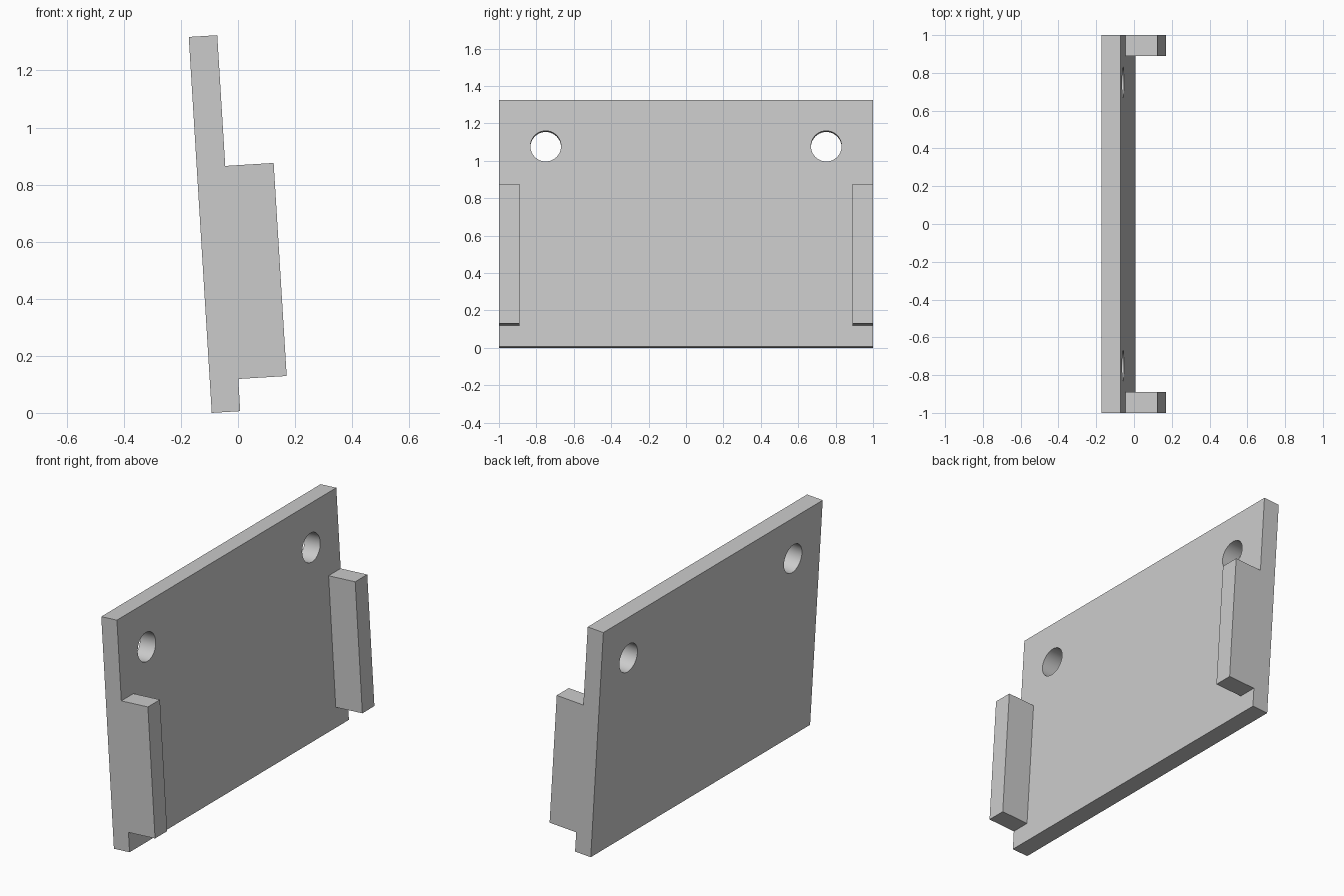
import bpy, bmesh, math
from mathutils import Matrix

cube = bpy.data.objects.get("Cube")
if cube:
    bpy.data.objects.remove(cube, do_unlink=True)

TILT = math.radians(3.5)
THICK, HEIGHT = 0.10, 1.32
# The part is built upright, then leaned back around its lower rear edge
LEAN = Matrix.Translation((-0.092, 0, 0)) @ Matrix.Rotation(-TILT, 4, 'Y')

grey = bpy.data.materials.new("light grey")
grey.use_nodes = True
colour = (0.6, 0.6, 0.6, 1)
grey.diffuse_color = colour
grey.node_tree.nodes["Principled BSDF"].inputs["Base Color"].default_value = colour


def finish(name, bm):
    mesh = bpy.data.meshes.new(name)
    bm.to_mesh(mesh)
    bm.free()
    mesh.materials.append(grey)
    obj = bpy.data.objects.new(name, mesh)
    bpy.context.collection.objects.link(obj)
    obj.matrix_world = LEAN
    return obj


def box(name, x, y, z):
    bm = bmesh.new()
    size = [b - a for a, b in (x, y, z)]
    mid = [(a + b) / 2 for a, b in (x, y, z)]
    bmesh.ops.create_cube(bm, size=1, matrix=Matrix.Translation(mid) @ Matrix.Diagonal((*size, 1)))
    return finish(name, bm)


def hole_cutter(name, y, z, radius):
    bm = bmesh.new()
    place = Matrix.Translation((THICK / 2, y, z)) @ Matrix.Rotation(math.pi / 2, 4, 'Y')
    bmesh.ops.create_cone(bm, cap_ends=True, segments=48, radius1=radius, radius2=radius,
                          depth=THICK * 2, matrix=place)
    return finish(name, bm)


def combine(target, tool, operation):
    mod = target.modifiers.new(tool.name, 'BOOLEAN')
    mod.operation, mod.solver, mod.object = operation, 'EXACT', tool
    tool.hide_render = True
    bpy.context.view_layer.objects.active = target
    bpy.ops.object.modifier_apply(modifier=mod.name)
    bpy.data.objects.remove(tool, do_unlink=True)


# Back plate with a raised side tab and a round hole at each end
plate = box("mounting_plate", (0, THICK), (-1, 1), (0, HEIGHT))
bpy.context.view_layer.update()
for side in (-1, 1):
    span = sorted((side * 0.89, side))
    tab = box("side_tab", (THICK / 2, THICK + 0.17), span, (0.113, 0.861))
    cutter = hole_cutter("hole_cutter", side * 0.75, 1.074, 0.082)
    bpy.context.view_layer.update()
    combine(plate, tab, 'UNION')
    combine(plate, cutter, 'DIFFERENCE')

# Merge flush faces and keep the hole walls smooth
bm = bmesh.new()
bm.from_mesh(plate.data)
bmesh.ops.dissolve_limit(bm, angle_limit=math.radians(1), verts=bm.verts, edges=bm.edges)
bm.to_mesh(plate.data)
bm.free()
bpy.ops.object.select_all(action='DESELECT')
plate.select_set(True)
bpy.context.view_layer.objects.active = plate
bpy.ops.object.shade_smooth_by_angle(angle=math.radians(30))
